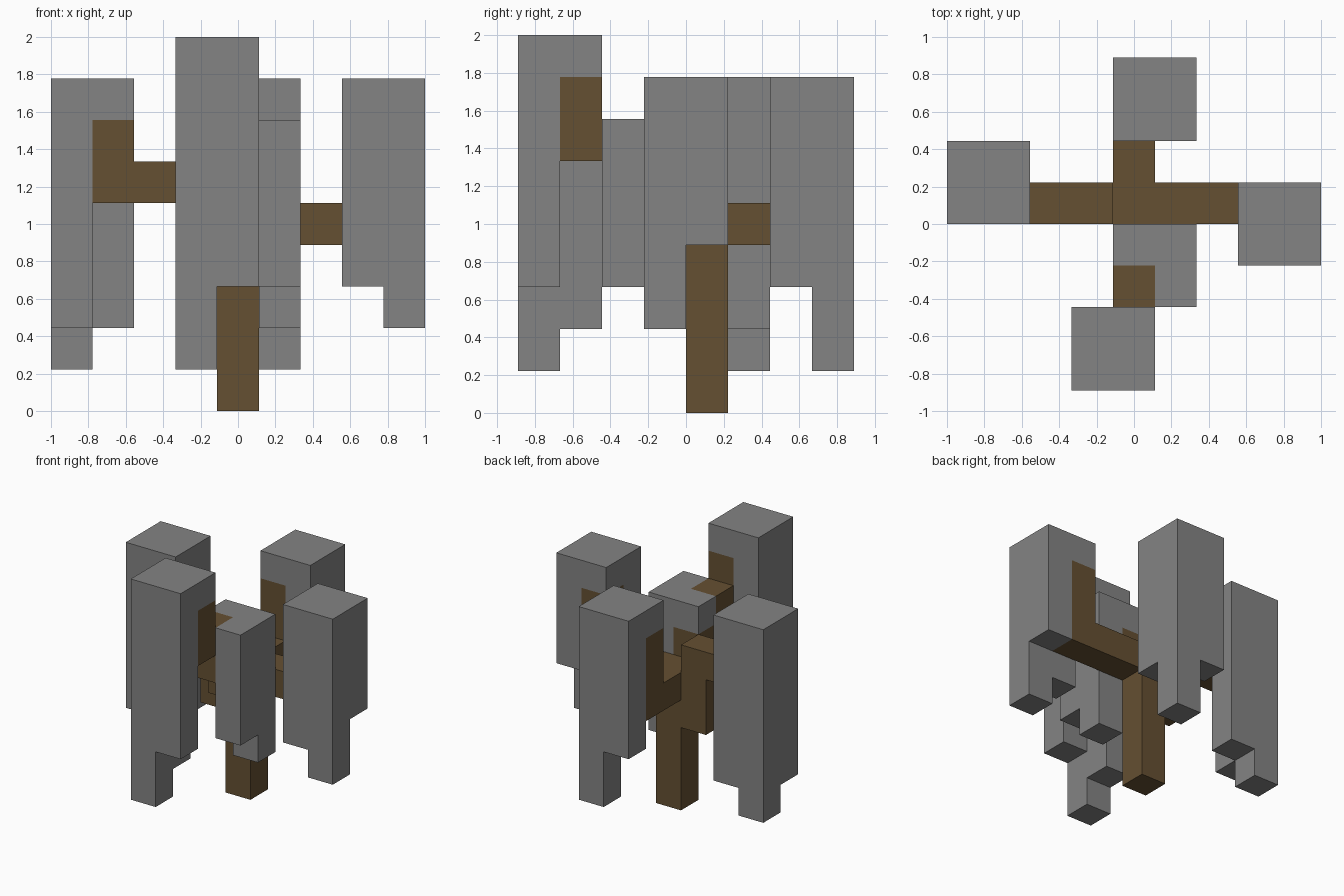
import bpy, bmesh
from mathutils import Vector

cube = bpy.data.objects.get("Cube")
if cube:
    bpy.data.objects.remove(cube, do_unlink=True)

U = 2 / 9  # block size
ORIGIN = Vector((-1, -4 * U, 0))


def material(name, colour):
    m = bpy.data.materials.new(name)
    m.use_nodes = True
    m.diffuse_color = (*colour, 1)
    m.node_tree.nodes["Principled BSDF"].inputs["Base Color"].default_value = (*colour, 1)
    return m


leaf_grey = material("leaf grey", (0.23, 0.23, 0.23))
bark_brown = material("bark brown", (0.13, 0.08, 0.032))


def columns(*specs):
    """Blocks filling upright columns given as (x, y, bottom, top)."""
    return {(x, y, z) for x, y, low, high in specs for z in range(low, high)}


# Trunk and the stepped branches
wood = {
    "trunk": columns((4, 4, 0, 5)),
    "right_branch": columns((3, 4, 3, 6), (2, 4, 5, 6), (1, 4, 5, 7)),
    "left_branch": columns((5, 4, 4, 5), (6, 4, 4, 5), (7, 4, 4, 7)),
    "back_branch": columns((4, 5, 4, 5), (4, 6, 4, 7)),
    "front_branch": columns((4, 3, 4, 6), (4, 2, 5, 7), (4, 1, 6, 8)),
}

# Hanging foliage, each clump with strands of different length
leaves = {
    "right_foliage": columns((0, 4, 2, 8), (0, 5, 1, 8), (1, 5, 2, 8), (1, 4, 7, 8)),
    "left_foliage": columns((8, 3, 2, 8), (7, 3, 3, 8), (8, 4, 4, 8), (7, 4, 7, 8)),
    "back_foliage": columns((5, 7, 1, 8), (5, 6, 3, 8), (4, 7, 3, 8), (4, 6, 7, 8)),
    "front_foliage": columns((3, 0, 1, 9), (4, 0, 3, 9), (3, 1, 2, 9), (4, 1, 8, 9)),
    "middle_foliage": columns((5, 2, 3, 7), (5, 3, 2, 7), (4, 3, 6, 7)),
}

solid = set().union(*wood.values(), *leaves.values())


def build(name, blocks, mat):
    """Skin the blocks with only the faces that are exposed."""
    bm = bmesh.new()
    for block in sorted(blocks):
        centre = Vector(block) + Vector((0.5, 0.5, 0.5))
        for axis in range(3):
            for sign in (-1, 1):
                normal = Vector((0, 0, 0))
                normal[axis] = sign
                if tuple(int(c) for c in Vector(block) + normal) in solid:
                    continue
                a = Vector((0, 0, 0))
                a[(axis + 1) % 3] = 0.5
                b = normal.cross(a)
                mid = centre + normal / 2
                corners = (mid - a - b, mid + a - b, mid + a + b, mid - a + b)
                bm.faces.new([bm.verts.new(ORIGIN + p * U) for p in corners])
    bmesh.ops.remove_doubles(bm, verts=bm.verts[:], dist=0.001)
    bmesh.ops.dissolve_limit(bm, angle_limit=0.01, verts=bm.verts[:], edges=bm.edges[:])
    mesh = bpy.data.meshes.new(name)
    bm.to_mesh(mesh)
    bm.free()
    mesh.materials.append(mat)
    bpy.context.collection.objects.link(bpy.data.objects.new(name, mesh))


for name, blocks in wood.items():
    build(name, blocks, bark_brown)
for name, blocks in leaves.items():
    build(name, blocks, leaf_grey)
